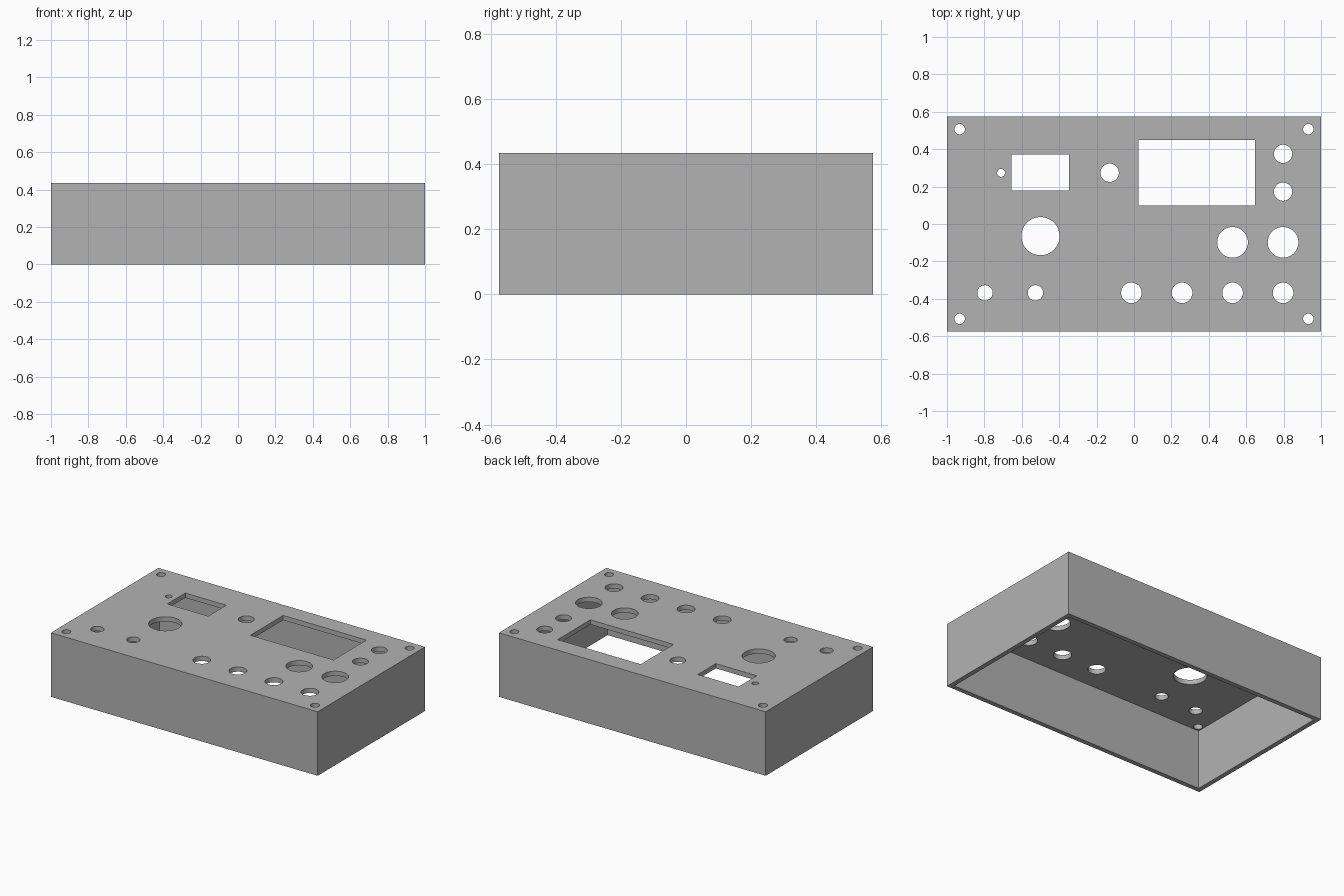
import bpy
import bmesh
from mathutils import Matrix, Vector

if "Cube" in bpy.data.objects:
    bpy.data.objects.remove(bpy.data.objects["Cube"], do_unlink=True)

HALF_X, HALF_Y, HEIGHT, WALL = 1.0, 0.575, 0.434, 0.032

grey = bpy.data.materials.new("plain_grey")
grey.use_nodes = True
grey.diffuse_color = (0.45, 0.45, 0.45, 1)
grey.node_tree.nodes["Principled BSDF"].inputs["Base Color"].default_value = grey.diffuse_color


def add_box(bm, x0, x1, y0, y1, z0, z1):
    centre = Vector((x0 + x1, y0 + y1, z0 + z1)) / 2
    size = Matrix.Diagonal((x1 - x0, y1 - y0, z1 - z0, 1))
    bmesh.ops.create_cube(bm, size=1, matrix=Matrix.Translation(centre) @ size)


def add_drill(bm, x, y, radius):
    bmesh.ops.create_cone(bm, cap_ends=True, segments=48, radius1=radius, radius2=radius,
                          depth=4 * WALL, matrix=Matrix.Translation((x, y, HEIGHT)))


def make_object(name, bm):
    mesh = bpy.data.meshes.new(name)
    bm.to_mesh(mesh)
    bm.free()
    mesh.materials.append(grey)
    obj = bpy.data.objects.new(name, mesh)
    bpy.context.collection.objects.link(obj)
    return obj


def cut(target, cutter):
    cutter.hide_render = True
    mod = target.modifiers.new(cutter.name, "BOOLEAN")
    mod.operation, mod.solver, mod.object = "DIFFERENCE", "EXACT", cutter
    bpy.context.view_layer.objects.active = target
    bpy.ops.object.modifier_apply(modifier=mod.name)
    bpy.data.objects.remove(cutter, do_unlink=True)


# Outer block
bm = bmesh.new()
add_box(bm, -HALF_X, HALF_X, -HALF_Y, HALF_Y, 0, HEIGHT)
enclosure = make_object("enclosure", bm)

# Hollow inside, open at the bottom
bm = bmesh.new()
add_box(bm, WALL - HALF_X, HALF_X - WALL, WALL - HALF_Y, HALF_Y - WALL, -0.1, HEIGHT - WALL)
cut(enclosure, make_object("cavity_cutter", bm))

bm = bmesh.new()
# Switch and display windows
for x0, x1, y0, y1 in ((-0.655, -0.348, 0.178, 0.371), (0.024, 0.648, 0.098, 0.45)):
    add_box(bm, x0, x1, y0, y1, HEIGHT - 2 * WALL, HEIGHT + 2 * WALL)
# Corner screw holes
for sx in (-1, 1):
    for sy in (-1, 1):
        add_drill(bm, sx * 0.932, sy * 0.507, 0.028)
# Front row of jack holes
for x in (-0.797, -0.527):
    add_drill(bm, x, -0.368, 0.041)
for x in (-0.014, 0.257, 0.527, 0.797):
    add_drill(bm, x, -0.368, 0.055)
# Large knob holes
add_drill(bm, -0.5, -0.065, 0.102)
for x in (0.527, 0.797):
    add_drill(bm, x, -0.098, 0.082)
# Button holes and indicator hole
for x, y in ((-0.13, 0.274), (0.797, 0.375), (0.797, 0.173)):
    add_drill(bm, x, y, 0.049)
add_drill(bm, -0.711, 0.273, 0.021)
cut(enclosure, make_object("panel_cutter", bm))

# Smooth hole walls, crisp box edges
bpy.ops.object.select_all(action="DESELECT")
enclosure.select_set(True)
bpy.context.view_layer.objects.active = enclosure
bpy.ops.object.shade_smooth_by_angle(angle=0.5)
